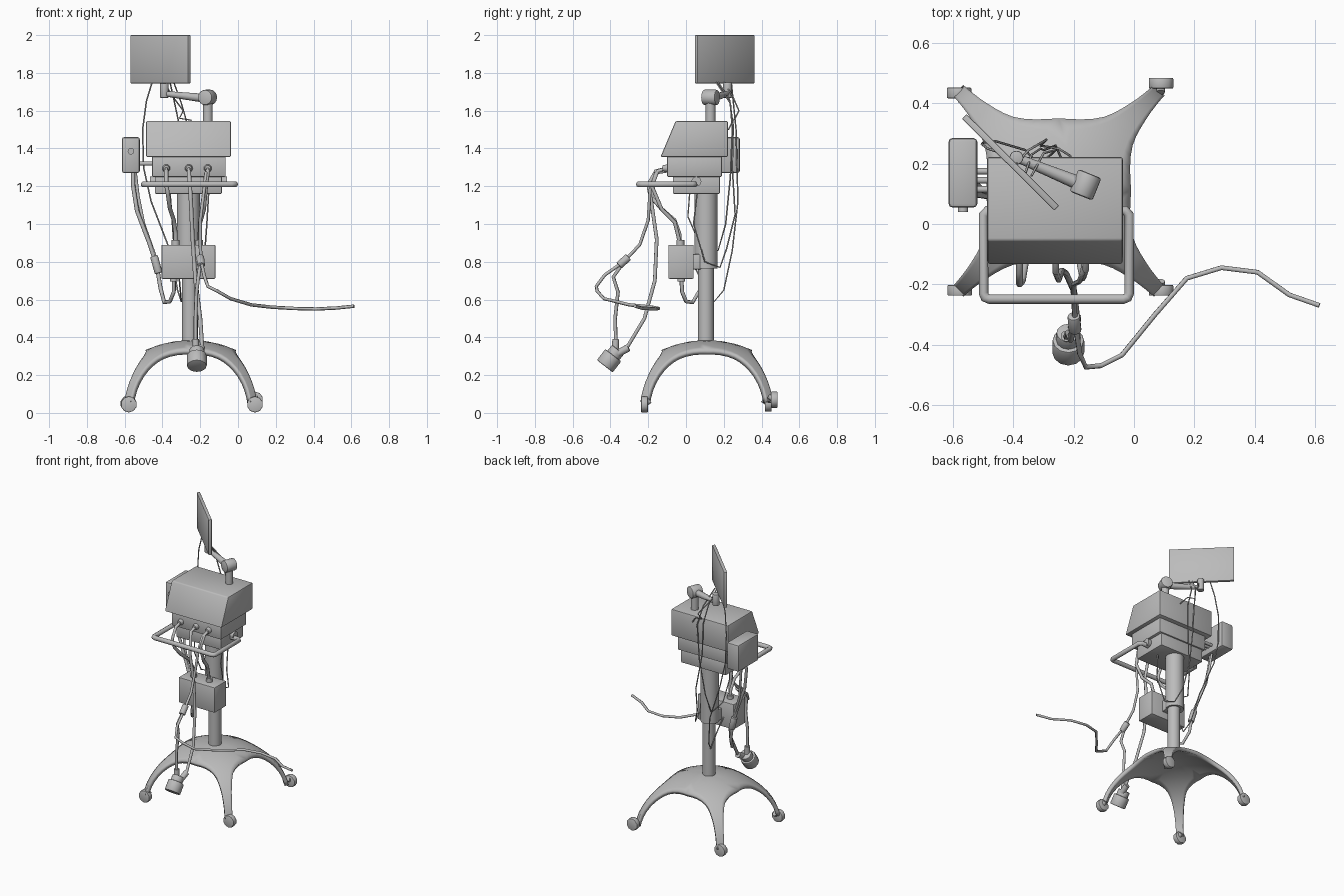
import bpy, bmesh, math
from mathutils import Vector, Matrix

cube = bpy.data.objects.get("Cube")
if cube:
    bpy.data.objects.remove(cube, do_unlink=True)

grey = bpy.data.materials.new("plain grey")
grey.use_nodes = True
colour = (0.5, 0.5, 0.5, 1)
grey.diffuse_color = colour
grey.node_tree.nodes["Principled BSDF"].inputs["Base Color"].default_value = colour


def finish(name, bm, angle=35):
    """Turn a bmesh into a named grey object, smooth with sharp edges kept."""
    mesh = bpy.data.meshes.new(name)
    bm.to_mesh(mesh)
    bm.free()
    for polygon in mesh.polygons:
        polygon.use_smooth = True
    mesh.set_sharp_from_angle(angle=math.radians(angle))
    mesh.materials.append(grey)
    obj = bpy.data.objects.new(name, mesh)
    bpy.context.collection.objects.link(obj)
    return obj


def box(name, low, high, bevel=0.006, top_front=None, turn=0):
    """Bevelled box between two corners, with an optional sloped front."""
    low, high = Vector(low), Vector(high)
    centre, size = (low + high) / 2, high - low
    bm = bmesh.new()
    bmesh.ops.create_cube(bm, size=1)
    for v in bm.verts:
        v.co = centre + Vector(a * b for a, b in zip(v.co, size))
        if top_front is not None and v.co.z > centre.z and v.co.y < centre.y:
            v.co.y = top_front
    bmesh.ops.bevel(bm, geom=bm.edges[:], offset=bevel, segments=2,
                    profile=0.5, affect='EDGES')
    bmesh.ops.rotate(bm, verts=bm.verts, cent=centre,
                     matrix=Matrix.Rotation(math.radians(turn), 3, 'Z'))
    return finish(name, bm)


def rod(name, start, end, radius, end_radius=None, sides=16, bevel=0):
    """Cylinder or cone between two points."""
    start, end = Vector(start), Vector(end)
    axis = end - start
    bm = bmesh.new()
    bmesh.ops.create_cone(bm, cap_ends=True, segments=sides, radius1=radius,
                          radius2=end_radius or radius, depth=axis.length)
    if bevel:
        rims = [e for e in bm.edges if abs(e.verts[0].co.z - e.verts[1].co.z) < 1e-5]
        bmesh.ops.bevel(bm, geom=rims, offset=bevel, segments=2,
                        profile=0.5, affect='EDGES')
    spin = Vector((0, 0, 1)).rotation_difference(axis).to_matrix().to_4x4()
    bm.transform(Matrix.Translation((start + end) / 2) @ spin)
    return finish(name, bm, 40)


def cable(name, points, radius=0.011, sides=1):
    """Tube that follows a list of points."""
    data = bpy.data.curves.new(name, 'CURVE')
    data.dimensions = '3D'
    data.bevel_depth = radius
    data.bevel_resolution = sides
    data.use_fill_caps = True
    spline = data.splines.new('POLY')
    spline.points.add(len(points) - 1)
    for target, point in zip(spline.points, points):
        target.co = (*point, 1)
    spline.use_smooth = True
    data.materials.append(grey)
    obj = bpy.data.objects.new(name, data)
    bpy.context.collection.objects.link(obj)
    return obj


# Four-legged arched base: one wedge per leg, curved down like a dome
POLE_X, POLE_Y = -0.25, 0.11
outline = [(0, 0), (.06, .06), (.12, .12), (.17, .17), (.195, .142), (.22, .115),
           (.25, .088), (.28, .067), (.31, .054), (.34, .045), (.37, .038),
           (.40, .032), (.43, .028), (.45, .026), (.465, .025), (.472, .025)]
bm = bmesh.new()
for leg in range(4):
    angle = math.radians(45 + 90 * leg)
    along = Vector((math.cos(angle), math.sin(angle), 0))
    across = Vector((-along.y, along.x, 0))
    rows = []
    for reach, half in outline:
        row = []
        for step in range(-3, 4):
            p = along * reach + across * half * step / 3
            height = 0.385 * math.sqrt(max(0.01, 1 - (p.length / 0.478) ** 2))
            row.append(bm.verts.new((POLE_X + p.x, POLE_Y + p.y, height)))
        rows.append(row)
    for a, b in zip(rows, rows[1:]):
        for j in range(6):
            bm.faces.new((a[j], b[j], b[j + 1], a[j + 1]))
bmesh.ops.remove_doubles(bm, verts=bm.verts, dist=0.0005)
base = finish("arched_base", bm, 60)
shell = base.modifiers.new("thickness", 'SOLIDIFY')
shell.thickness = 0.026
shell.offset = -1

# Casters
for name, x, y, z in (("front_right", -.578, -.22, .045), ("front_left", .09, -.22, .045),
                      ("back_right", -.58, .435, .05), ("back_left", .09, .467, .07)):
    rod(name + "_caster", (x, y - .018, z), (x, y + .018, z), .043, sides=10, bevel=.005)
    rod(name + "_axle", (x * .98, y, z), (x * .98, y - math.copysign(.03, y), z + .02), .014)

# Telescopic pole
rod("lower_pole", (-.255, .105, .36), (-.255, .105, .8), .042, sides=24)
rod("upper_pole", (-.262, .105, .765), (-.262, .105, 1.17), .061, sides=24)

# Stepped main housing
box("lower_tier", (-.44, -.07, 1.16), (-.085, .18, 1.26))
box("middle_tier", (-.455, -.10, 1.25), (-.065, .19, 1.36))
box("upper_housing", (-.487, -.135, 1.355), (-.037, .222, 1.545), .008, top_front=-.055)

# Push handle with end mounts
cable("push_handle", [(-.43, .045, 1.21), (-.485, .045, 1.21), (-.499, .03, 1.21),
                      (-.499, -.23, 1.21), (-.494, -.244, 1.21), (-.48, -.249, 1.21),
                      (-.035, -.249, 1.21), (-.021, -.244, 1.21), (-.016, -.23, 1.21),
                      (-.016, .03, 1.21), (-.03, .045, 1.21), (-.09, .045, 1.21)], .016, 3)
for side, x in (("right", -.45), ("left", -.075)):
    rod(side + "_handle_mount", (x - .016, .055, 1.225), (x + .016, .055, 1.225), .026)

# Side module with knob and links to the housing
box("side_module", (-.615, .055, 1.27), (-.52, .285, 1.46), .012)
rod("module_knob", (-.567, .04, 1.385), (-.567, .06, 1.385), .017)
for y in (.115, .145, .175):
    rod("module_link", (-.53, y, 1.32), (-.45, y, 1.32), .011, sides=10)

# Lower box hung on the pole
box("lower_box", (-.405, -.093, .71), (-.12, .04, .89), .005)
box("lower_box_bracket", (-.31, .03, .76), (-.21, .08, .84), .004)
for x in (-.33, -.205):
    rod("lower_box_gland", (x, -.03, .885), (x, -.03, .915), .021)
rod("lower_box_outlet", (-.34, -.025, .695), (-.34, -.025, .715), .02)

# Screen arm
rod("arm_post", (-.16, .13, 1.54), (-.16, .13, 1.67), .026)
rod("arm_shoulder", (-.176, .093, 1.67), (-.146, .167, 1.67), .041, sides=20, bevel=.008)
rod("arm_link", (-.17, .13, 1.665), (-.39, .22, 1.69), .024, .014)
rod("arm_wrist", (-.39, .22, 1.668), (-.39, .22, 1.75), .023, bevel=.004)
box("screen", (-.626, .194, 1.745), (-.194, .216, 2.0), .004, turn=-44.7)

# Front sockets on the middle tier
for x in (-.38, -.26, -.16):
    rod("front_socket", (x, -.095, 1.295), (x, -.125, 1.295), .022, .015)

# Cables from the housing to the lower box
cable("right_box_cable", [(-.38, -.1, 1.295), (-.38, -.16, 1.28), (-.38, -.2, 1.21),
                          (-.37, -.19, 1.15), (-.36, -.13, 1.08), (-.34, -.06, 1.02),
                          (-.33, -.035, .95), (-.33, -.03, .89)])
cable("left_box_cable", [(-.16, -.1, 1.295), (-.16, -.15, 1.28), (-.17, -.18, 1.2),
                         (-.18, -.13, 1.08), (-.2, -.06, 1.01), (-.205, -.03, .89)])

# Cable from the side module, looping under the lower box
cable("module_cable", [(-.555, .12, 1.28), (-.555, .11, 1.2), (-.535, .1, 1.07),
                       (-.47, .09, .9), (-.43, .085, .78), (-.41, .08, .66),
                       (-.39, .035, .585), (-.36, 0, .59), (-.34, -.02, .64),
                       (-.34, -.025, .71)])
cable("module_second_cable", [(-.545, .15, 1.28), (-.53, .14, 1.15), (-.5, .11, 1),
                              (-.44, .09, .83)], .009)
rod("module_cable_joint", (-.445, .088, .83), (-.42, .083, .74), .021, sides=12, bevel=.004)

# Long loose cable
cable("loose_cable", [(-.16, -.1, 1.28), (-.17, -.16, 1.27), (-.18, -.19, 1.18),
                      (-.2, -.2, 1.02), (-.2, -.245, .89), (-.195, -.33, .8),
                      (-.18, -.43, .73), (-.16, -.475, .67), (-.11, -.47, .645),
                      (-.04, -.435, .605), (.07, -.3, .572), (.175, -.18, .56),
                      (.29, -.145, .553), (.41, -.16, .55), (.515, -.235, .555),
                      (.615, -.27, .565)], .009)
rod("loose_cable_joint", (-.2, -.305, .825), (-.195, -.355, .78), .021, sides=12, bevel=.004)

# Plug and its two feeding cables
cable("plug_cable", [(-.26, -.1, 1.295), (-.26, -.16, 1.28), (-.25, -.185, 1.13),
                     (-.24, -.155, .92), (-.225, -.165, .7), (-.2, -.22, .5),
                     (-.19, -.31, .35), (-.2, -.36, .32)])
cable("plug_second_cable", [(-.2, -.335, .79), (-.21, -.385, .72), (-.22, -.36, .64),
                            (-.225, -.375, .5), (-.225, -.37, .34)], .01)
rod("plug_inlet_back", (-.195, -.305, .345), (-.2, -.36, .315), .02, sides=12)
rod("plug_inlet_top", (-.225, -.372, .39), (-.222, -.375, .32), .018, sides=12)
rod("plug_neck", (-.218, -.36, .335), (-.218, -.4, .285), .04, sides=12, bevel=.005)
rod("plug_body", (-.218, -.385, .305), (-.218, -.43, .247), .053, sides=12, bevel=.006)

# Thin wires from the screen, hanging behind the housing
WIRE = 0.004
cable("outer_wire", [(-.455, .24, 1.75), (-.485, .25, 1.65), (-.505, .265, 1.5),
                     (-.5, .27, 1.3), (-.46, .275, 1.12), (-.36, .245, .86),
                     (-.32, .2, .65), (-.3, .15, .59), (-.31, .085, .7),
                     (-.33, .03, .8)], WIRE)
cable("middle_wire", [(-.36, .17, 1.75), (-.34, .23, 1.66), (-.31, .25, 1.52),
                      (-.3, .245, 1.3), (-.26, .26, 1.05), (-.24, .215, .87),
                      (-.2, .18, .77), (-.18, .1, .8), (-.165, .04, 1.0),
                      (-.155, .06, 1.17)], WIRE)
cable("inner_wire", [(-.34, .16, 1.75), (-.3, .235, 1.64), (-.26, .245, 1.5),
                     (-.27, .235, 1.25), (-.3, .21, 1.0), (-.32, .17, .86),
                     (-.34, .07, .9), (-.35, .01, 1.04), (-.36, .02, 1.17)], WIRE)
cable("short_wire", [(-.39, .2, 1.75), (-.35, .245, 1.68), (-.29, .28, 1.6),
                     (-.31, .26, 1.56), (-.25, .25, 1.55), (-.21, .225, 1.5)], WIRE)
